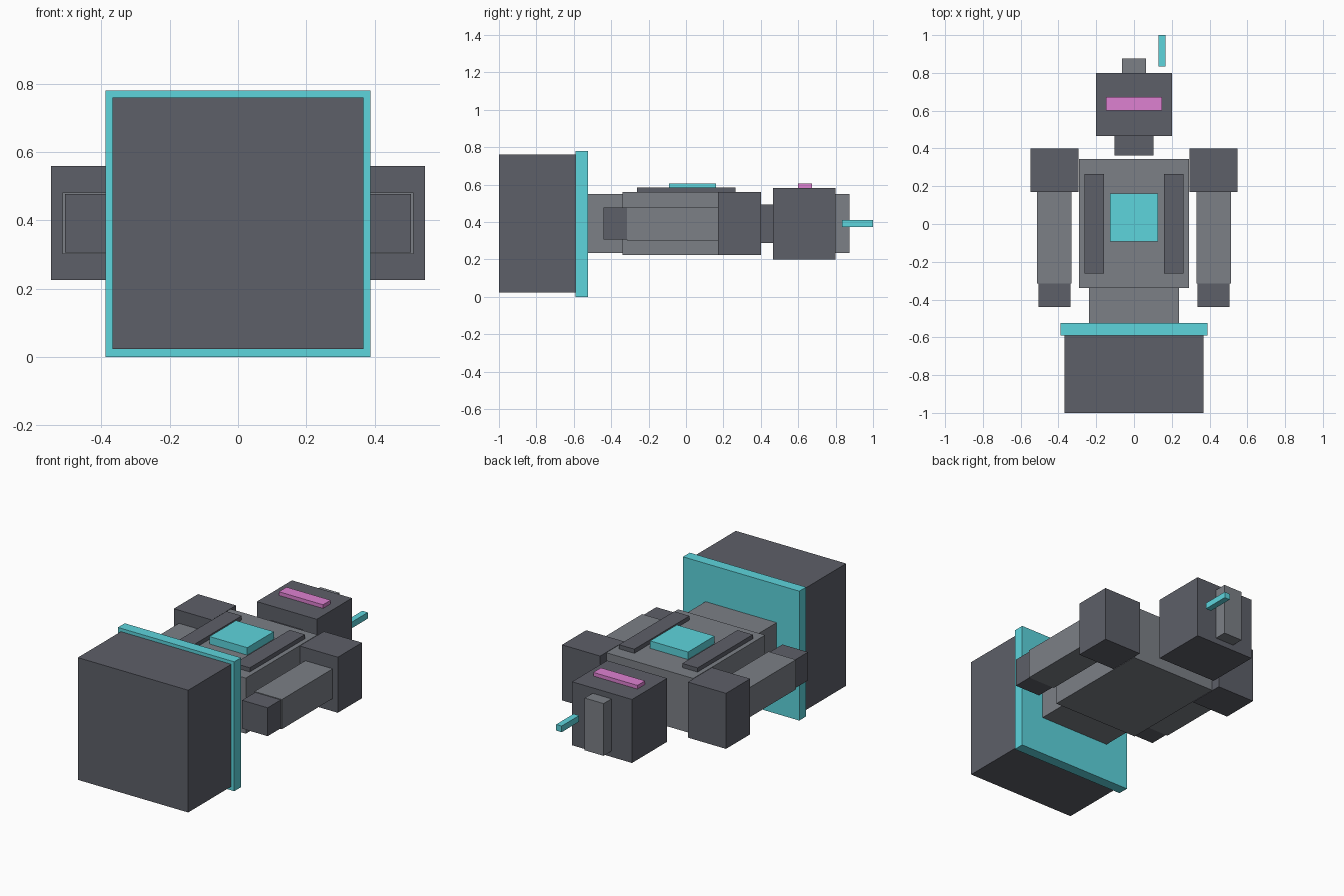
import bpy
import bmesh
from mathutils import Vector

if "Cube" in bpy.data.objects:
    bpy.data.objects.remove(bpy.data.objects["Cube"])


def material(name, colour):
    m = bpy.data.materials.new(name)
    m.diffuse_color = (*colour, 1)
    m.use_nodes = True
    m.node_tree.nodes["Principled BSDF"].inputs["Base Color"].default_value = m.diffuse_color
    return m


DARK = material("dark_metal", (0.11, 0.115, 0.14))
GREY = material("light_metal", (0.20, 0.215, 0.24))
CYAN = material("cyan_glow", (0.11, 0.66, 0.72))
PINK = material("pink_glow", (0.73, 0.22, 0.64))


def box(name, x, y, z, mat):
    """Box spanning the (min, max) range on each axis."""
    bm = bmesh.new()
    bmesh.ops.create_cube(bm, size=1)
    for v in bm.verts:
        v.co = Vector([(r[0] + r[1]) / 2 + c * (r[1] - r[0])
                       for c, r in zip(v.co, (x, y, z))])
    mesh = bpy.data.meshes.new(name)
    bm.to_mesh(mesh)
    bm.free()
    mesh.materials.append(mat)
    obj = bpy.data.objects.new(name, mesh)
    bpy.context.collection.objects.link(obj)
    return obj


def centred(name, half, y, z, mat):
    return box(name, (-half, half), y, z, mat)


def pair(name, x, y, z, mat):
    box(name + "_right", x, y, z, mat)
    box(name + "_left", (-x[1], -x[0]), y, z, mat)


# Base block and glowing rim
centred("base", 0.368, (-1.0, -0.59), (0.023, 0.76), DARK)
centred("base_rim", 0.388, (-0.59, -0.525), (0, 0.78), CYAN)

# Body
centred("waist", 0.237, (-0.525, -0.34), (0.235, 0.55), GREY)
centred("torso", 0.29, (-0.34, 0.345), (0.225, 0.56), GREY)
centred("chest_light", 0.126, (-0.092, 0.161), (0.555, 0.605), CYAN)
pair("chest_strip", (0.16, 0.262), (-0.262, 0.264), (0.555, 0.585), DARK)

# Arms
pair("shoulder", (0.293, 0.547), (0.17, 0.40), (0.225, 0.56), DARK)
pair("arm", (0.33, 0.513), (-0.315, 0.17), (0.302, 0.481), GREY)
pair("hand", (0.335, 0.506), (-0.44, -0.315), (0.306, 0.477), DARK)

# Head
centred("neck", 0.104, (0.362, 0.465), (0.288, 0.495), DARK)
centred("head", 0.2, (0.465, 0.80), (0.20, 0.583), DARK)
centred("visor", 0.147, (0.60, 0.673), (0.575, 0.605), PINK)
centred("crest", 0.063, (0.80, 0.875), (0.235, 0.55), GREY)
box("antenna", (0.129, 0.166), (0.833, 1.0), (0.374, 0.411), CYAN)
